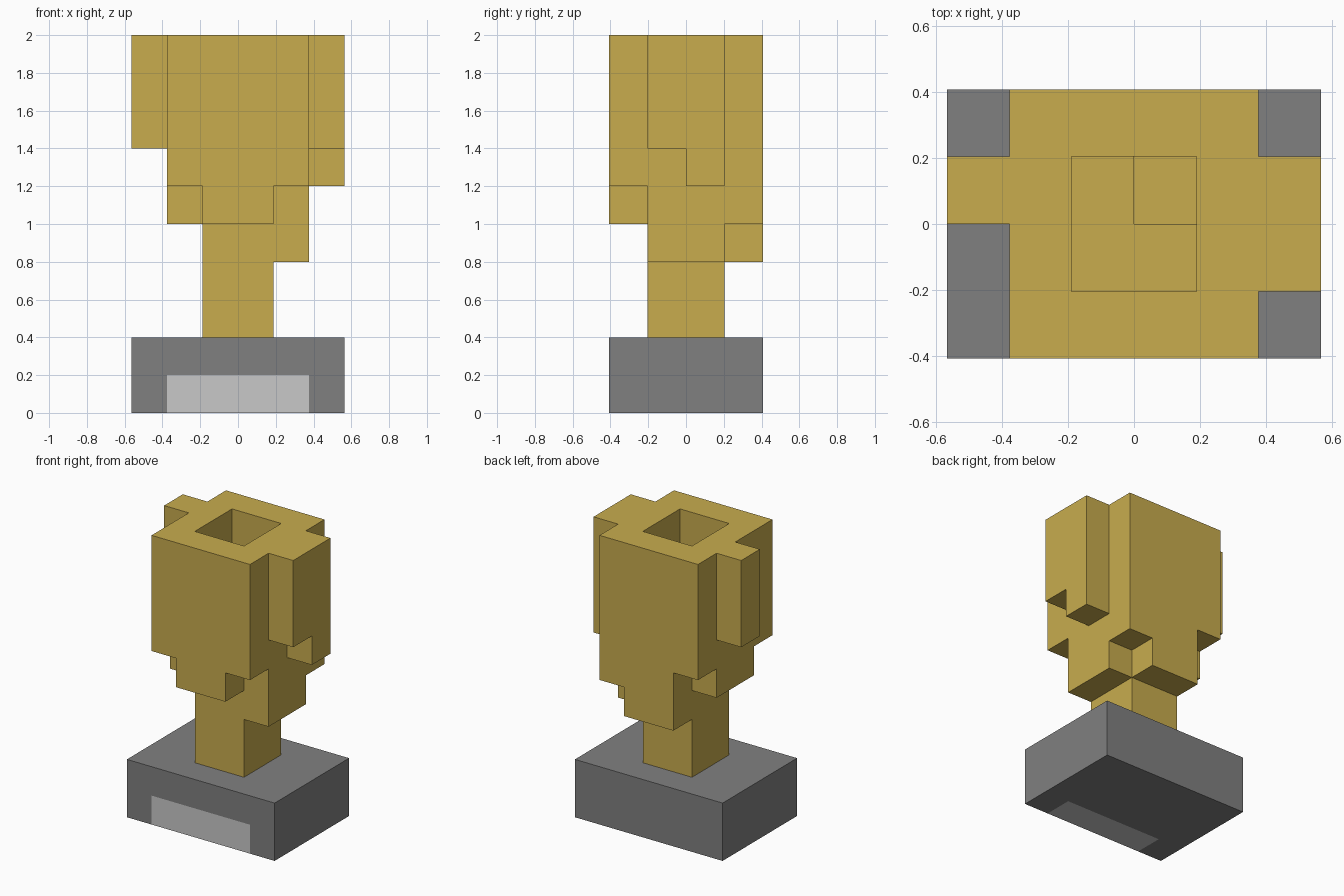
import bpy, bmesh
from mathutils import Vector

if "Cube" in bpy.data.objects:
    bpy.data.objects.remove(bpy.data.objects["Cube"])

# Cell size of the block grid (6 x 4 x 10 cells)
CX, CY, CZ = 0.565 / 3, 0.407 / 2, 0.2


def material(name, rgb):
    m = bpy.data.materials.new(name)
    m.diffuse_color = (*rgb, 1)
    m.use_nodes = True
    m.node_tree.nodes["Principled BSDF"].inputs["Base Color"].default_value = m.diffuse_color
    return m


gold = material("gold", (0.578, 0.413, 0.076))
grey = material("mid grey", (0.216, 0.216, 0.216))
light = material("light grey", (0.578, 0.578, 0.578))


def block(x0, x1, y0, y1, z0, z1):
    """Set of grid cells; x and y are counted from the centre."""
    return {(x, y, z) for x in range(x0, x1) for y in range(y0, y1) for z in range(z0, z1)}


def build(name, cells, mats, mat_rule=lambda c: 0, open_bottom=None):
    """Outer skin of a set of cells, with flat areas merged."""
    bm = bmesh.new()
    verts = {}

    def vert(p):
        if p not in verts:
            verts[p] = bm.verts.new((p[0] * CX, p[1] * CY, p[2] * CZ))
        return verts[p]

    for c in sorted(cells):
        for a in range(3):
            for s in (0, 1):
                n = list(c)
                n[a] += 2 * s - 1
                if tuple(n) in cells or (a == 2 and s == 0 and c[2] == open_bottom):
                    continue
                b, d = (a + 1) % 3, (a + 2) % 3
                ring = []
                for u, v in ((0, 0), (1, 0), (1, 1), (0, 1)):
                    p = list(c)
                    p[a] += s
                    p[b] += u
                    p[d] += v
                    ring.append(vert(tuple(p)))
                f = bm.faces.new(ring if s else ring[::-1])
                f.material_index = mat_rule(c)
    bmesh.ops.dissolve_limit(bm, angle_limit=0.01, verts=bm.verts[:], edges=bm.edges[:],
                             delimit={'MATERIAL'})
    mesh = bpy.data.meshes.new(name)
    bm.to_mesh(mesh)
    bm.free()
    for m in mats:
        mesh.materials.append(m)
    ob = bpy.data.objects.new(name, mesh)
    bpy.context.collection.objects.link(ob)


# Plinth with a light plaque set in the lower front
plaque = block(-2, 2, -2, -1, 0, 1)
build("plinth", block(-3, 3, -2, 2, 0, 2), [grey, light], lambda c: int(c in plaque))

# Stem and stepped underside of the bowl
cup = block(-1, 1, -1, 1, 2, 6)
cup |= block(1, 2, -1, 1, 4, 6)       # right step
cup |= block(-1, 1, 1, 2, 4, 6)       # back step
cup |= block(1, 2, 1, 2, 5, 6)        # back right corner
cup |= block(-2, -1, -1, 1, 5, 6)     # left step
cup |= block(-1, 1, -2, -1, 5, 6)     # front step
# Bowl wall, hollow inside
cup |= block(-2, 2, -2, 2, 6, 10) - block(-1, 1, -1, 1, 6, 10)
cup -= block(0, 1, 0, 1, 5, 6)        # deeper pocket in the floor
# Handles
cup |= block(-3, -2, 0, 1, 7, 10)
cup |= block(2, 3, -1, 1, 7, 10) | block(2, 3, 0, 1, 6, 7)
build("cup", cup, [gold], open_bottom=2)
